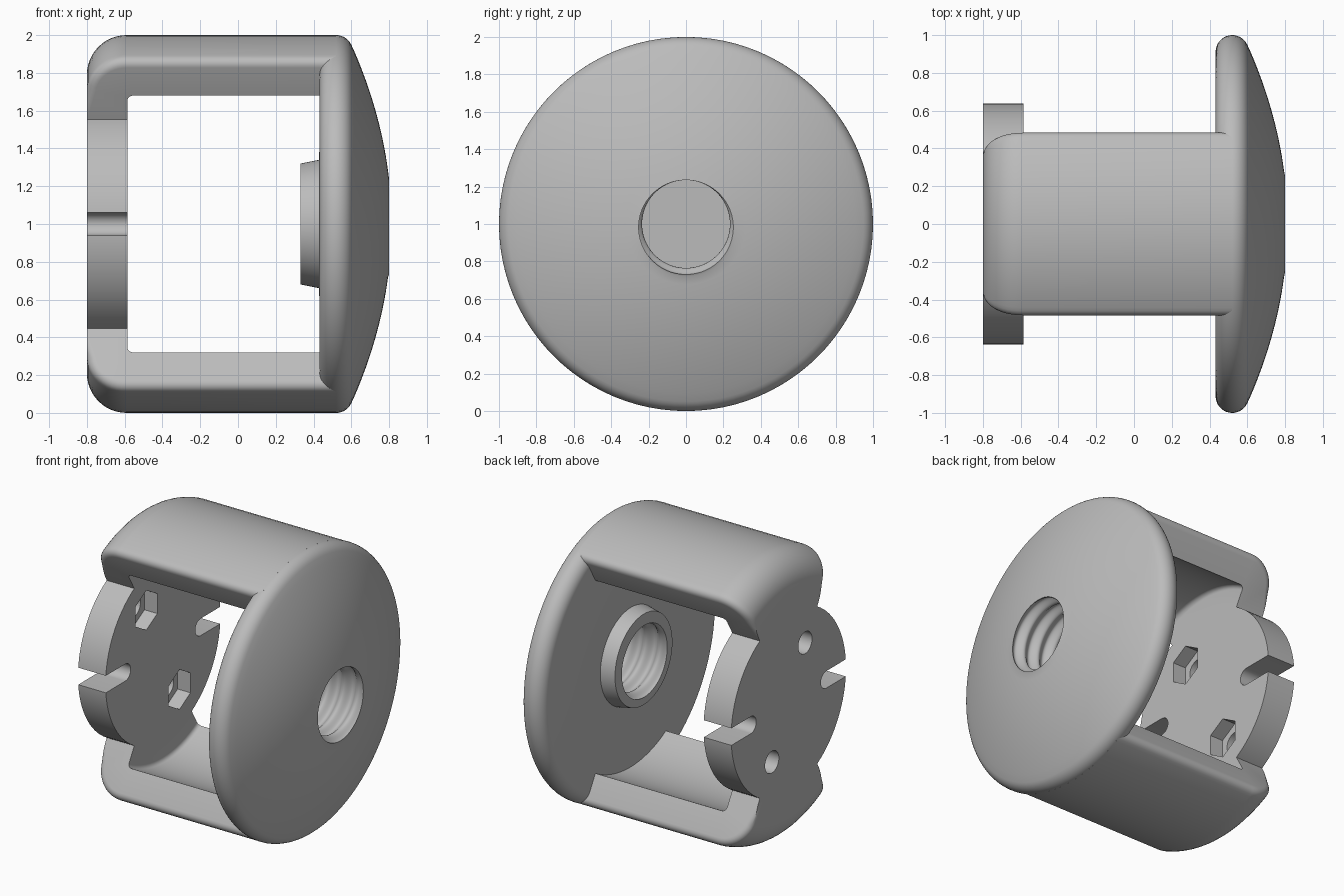
import bpy, bmesh
from math import sin, cos, pi, radians

cube = bpy.data.objects.get("Cube")
if cube:
    bpy.data.objects.remove(cube)

AXIS_Z = 1.0      # every part turns about a line along x at this height
SEGS = 96

grey = bpy.data.materials.new("plain grey")
grey.use_nodes = True
GREY = (0.5, 0.5, 0.5, 1)
grey.diffuse_color = GREY
grey.node_tree.nodes["Principled BSDF"].inputs["Base Color"].default_value = GREY


def arc(cx, cr, rad, a0, a1, n):
    """Points (x, radius) on an arc, angles in degrees from +x."""
    angles = [radians(a0 + (a1 - a0) * i / n) for i in range(n + 1)]
    return [(cx + rad * cos(a), cr + rad * sin(a)) for a in angles]


def polar(x, r, a):
    """Angle a is measured from straight up, towards +y."""
    return (x, r * sin(a), AXIS_Z + r * cos(a))


def finish(name, bm):
    bmesh.ops.recalc_face_normals(bm, faces=bm.faces)
    mesh = bpy.data.meshes.new(name)
    bm.to_mesh(mesh)
    bm.free()
    mesh.materials.append(grey)
    obj = bpy.data.objects.new(name, mesh)
    bpy.context.collection.objects.link(obj)
    return obj


def activate(obj):
    bpy.ops.object.select_all(action='DESELECT')
    obj.select_set(True)
    bpy.context.view_layer.objects.active = obj


def smooth(obj):
    activate(obj)
    bpy.ops.object.shade_smooth_by_angle(angle=radians(30))


def prism(name, outline, x0, x1):
    """Extrude an outline of (y, height above axis) points along x."""
    bm = bmesh.new()
    a, b = ([bm.verts.new((x, y, AXIS_Z + h)) for y, h in outline] for x in (x0, x1))
    bm.faces.new(a)
    bm.faces.new(b)
    n = len(outline)
    for i in range(n):
        j = (i + 1) % n
        bm.faces.new((a[i], a[j], b[j], b[i]))
    return finish(name, bm)


def circle(cy, ch, r, n):
    return [(cy + r * sin(2 * pi * i / n), ch + r * cos(2 * pi * i / n)) for i in range(n)]


# Domed cap: closed profile turned round the axis, with a helical thread in the bore
BORE, DEPTH, PITCH = 0.235, 0.035, 0.115
X_IN, X_OUT = 0.33, 0.80
RIM = 0.088
DOME_R = 2.12
rim = arc(0.52, 1 - RIM, RIM, 180, 25, 16)
dome = []
for i in range(1, 17):
    r = 0.948 + (0.28 - 0.948) * i / 16
    dome.append((X_OUT - (r * r - BORE ** 2) / (2 * DOME_R), r))
skin = [(X_IN, 0.32), (0.43, 0.34)] + rim + dome
ROWS = 72


def thread_radius(x, a):
    phase = 2 * pi * (X_OUT - x) / PITCH - a
    return BORE + DEPTH * 0.5 * (1 - cos(phase))


bm = bmesh.new()
rings = []
for x, r in skin:
    rings.append([bm.verts.new(polar(x, r, 2 * pi * k / SEGS)) for k in range(SEGS)])
for i in range(ROWS + 1):
    x = X_OUT + (X_IN - X_OUT) * i / ROWS
    ring = []
    for k in range(SEGS):
        a = 2 * pi * k / SEGS
        ring.append(bm.verts.new(polar(x, thread_radius(x, a), a)))
    rings.append(ring)
for i, ring in enumerate(rings):
    nxt = rings[(i + 1) % len(rings)]
    for k in range(SEGS):
        m = (k + 1) % SEGS
        bm.faces.new((ring[k], ring[m], nxt[m], nxt[k]))
smooth(finish("domed_cap", bm))

# Two arms: sixty degree sectors with a rounded back corner and soft outer edges
PLATE_R, BACK, FRONT = 0.64, -0.80, -0.585
outer = [(0.52, 1.0)] + arc(-0.59, 0.79, 0.21, 90, 180, 12)
inner = [(BACK, PLATE_R), (FRONT, PLATE_R)]
inner += arc(FRONT + 0.03, 0.755, 0.03, 180, 90, 5) + [(0.52, 0.785)]


def make_arm(name, middle):
    bm = bmesh.new()
    steps = SEGS // 6
    profile = outer + inner
    n = len(profile)
    slices = []
    for k in range(steps + 1):
        a = middle - pi / 6 + pi / 3 * k / steps
        slices.append([bm.verts.new(polar(x, r, a)) for x, r in profile])
    for s, t in zip(slices, slices[1:]):
        for i in range(n):
            j = (i + 1) % n
            bm.faces.new((s[i], s[j], t[j], t[i]))
    soft = []
    for side in (slices[0], slices[-1]):
        bm.faces.new(side)
        soft += [bm.edges.get((side[i], side[i + 1])) for i in range(len(outer) - 1)]
    bmesh.ops.recalc_face_normals(bm, faces=bm.faces)
    bmesh.ops.bevel(bm, geom=soft, offset=0.045, offset_type='OFFSET', segments=5,
                    profile=0.5, affect='EDGES', clamp_overlap=False)
    smooth(finish(name, bm))


make_arm("upper_arm", 0)
make_arm("lower_arm", pi)

# Back plate with side slots, bolt holes and hexagonal nut pockets
plate = prism("back_plate", circle(0, 0, PLATE_R, SEGS), BACK, FRONT)
cutters = []
for s in (1, -1):
    slot = [(s * 0.8, -0.06)]
    for i in range(17):
        a = pi * i / 16
        slot.append((s * (0.42 - 0.06 * sin(a)), -0.06 * cos(a)))
    slot.append((s * 0.8, 0.06))
    y, h = -0.185 * s, 0.35 * s
    cutters.append(prism("slot_cutter", slot, BACK - 0.1, FRONT + 0.1))
    cutters.append(prism("bolt_cutter", circle(y, h, 0.077, 32), BACK - 0.1, FRONT + 0.1))
    cutters.append(prism("nut_cutter", circle(y, h, 0.14, 6), FRONT - 0.1, FRONT + 0.1))
activate(plate)
for cutter in cutters:
    cutter.hide_render = True
    mod = plate.modifiers.new("cut", 'BOOLEAN')
    mod.operation = 'DIFFERENCE'
    mod.solver = 'EXACT'
    mod.object = cutter
    bpy.ops.object.modifier_apply(modifier=mod.name)
    bpy.data.objects.remove(cutter)
smooth(plate)
